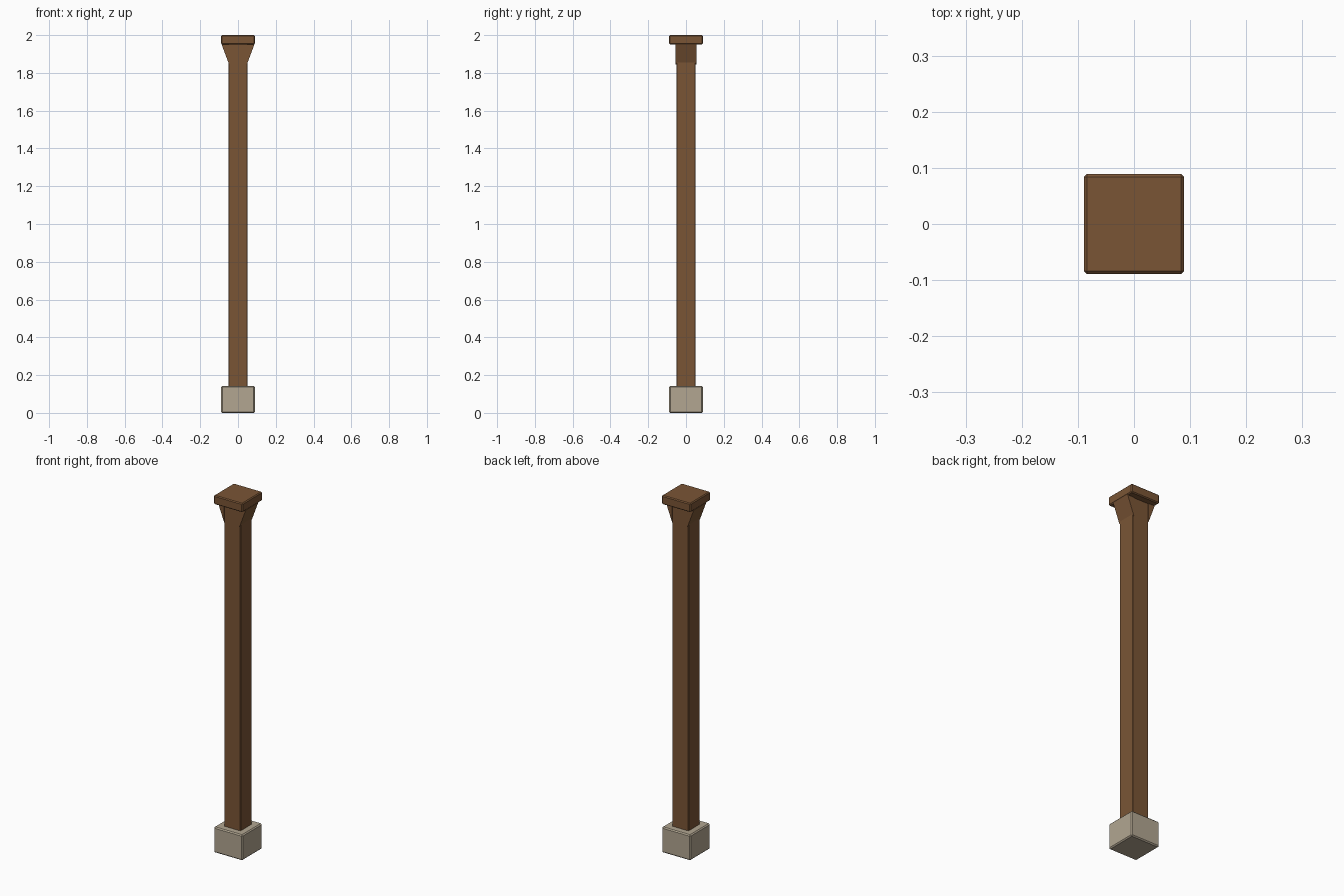
import bpy, bmesh

if "Cube" in bpy.data.objects:
    bpy.data.objects.remove(bpy.data.objects["Cube"])


def material(name, rgb):
    m = bpy.data.materials.new(name)
    m.diffuse_color = (*rgb, 1.0)
    m.use_nodes = True
    m.node_tree.nodes["Principled BSDF"].inputs["Base Color"].default_value = m.diffuse_color
    return m


wood = material("brown wood", (0.195, 0.091, 0.036))
stone = material("pale stone", (0.445, 0.381, 0.283))


def add_object(name, bm, mat):
    bmesh.ops.recalc_face_normals(bm, faces=bm.faces)
    me = bpy.data.meshes.new(name)
    bm.to_mesh(me)
    bm.free()
    me.materials.append(mat)
    ob = bpy.data.objects.new(name, me)
    bpy.context.collection.objects.link(ob)
    return ob


def box(name, half, z0, z1, mat, bevel):
    """Square block centred on the z axis with small chamfered edges."""
    bm = bmesh.new()
    bmesh.ops.create_cube(bm, size=1)
    for v in bm.verts:
        v.co.x *= 2 * half
        v.co.y *= 2 * half
        v.co.z = z0 if v.co.z < 0 else z1
    ob = add_object(name, bm, mat)
    mod = ob.modifiers.new("edge_bevel", 'BEVEL')
    mod.width = bevel
    mod.segments = 1
    return ob


def bracket(name, side):
    """Triangular wedge under the cap, slightly wider than the post."""
    profile = [(0.047, 1.951), (0.087, 1.951), (0.047, 1.845)]
    bm = bmesh.new()
    face = bm.faces.new([bm.verts.new((side * x, -0.055, z)) for x, z in profile])
    ext = bmesh.ops.extrude_face_region(bm, geom=[face])
    verts = [g for g in ext["geom"] if isinstance(g, bmesh.types.BMVert)]
    bmesh.ops.translate(bm, verts=verts, vec=(0, 0.11, 0))
    return add_object(name, bm, wood)


# Stone footing, timber post and cap
box("stone_footing", 0.089, 0.0, 0.143, stone, 0.006)
box("post", 0.051, 0.13, 1.96, wood, 0.003)
box("post_cap", 0.089, 1.95, 2.0, wood, 0.005)

# Mirrored brackets on the left and right of the post
for side, label in ((-1, "left"), (1, "right")):
    bracket(f"{label}_bracket", side)
